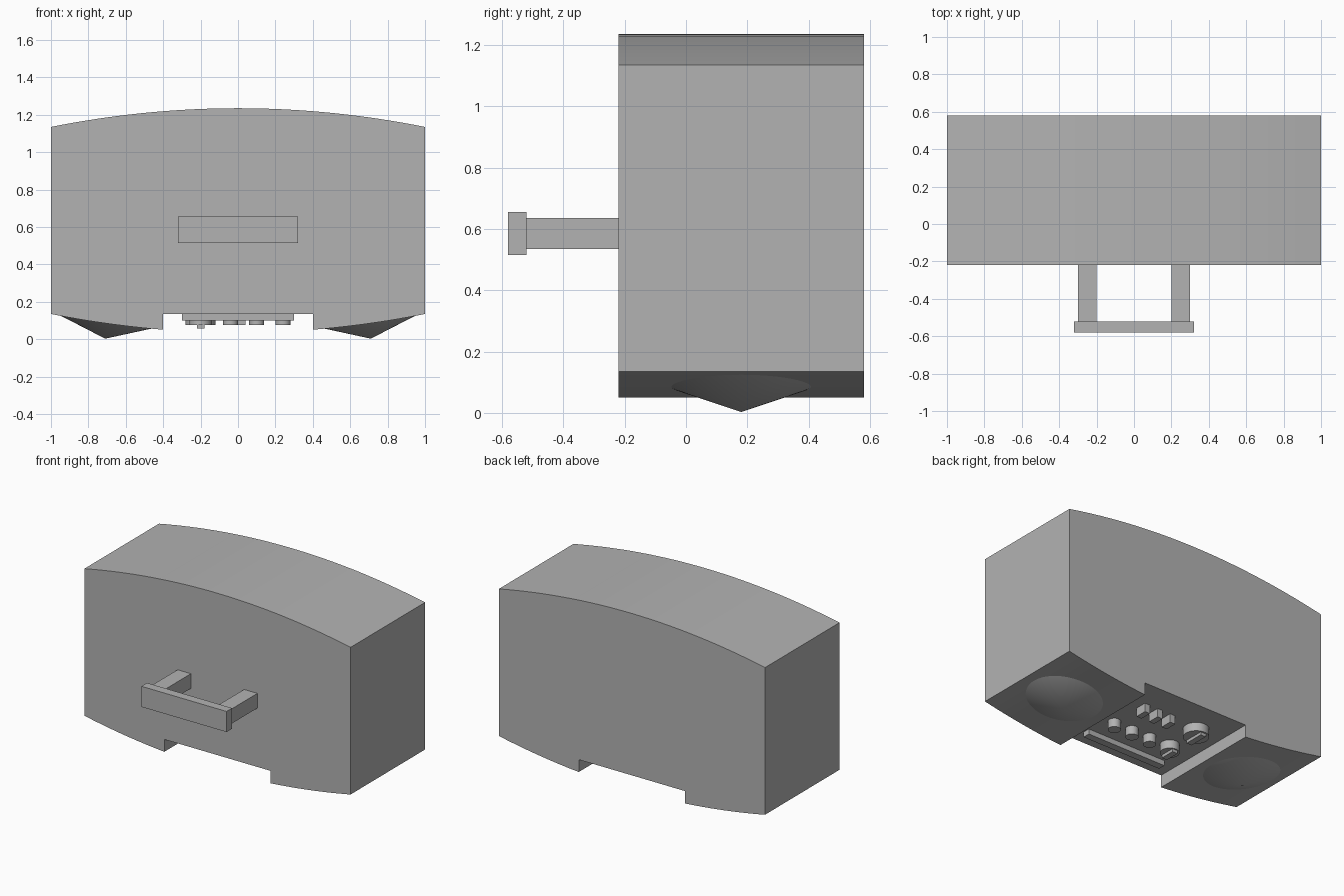
import bpy, bmesh, math
from mathutils import Matrix, Vector

cube = bpy.data.objects.get("Cube")
if cube:
    bpy.data.objects.remove(cube, do_unlink=True)

grey = bpy.data.materials.new("plain grey")
grey.use_nodes = True
COLOR = (0.45, 0.45, 0.45, 1)
grey.diffuse_color = COLOR
grey.node_tree.nodes["Principled BSDF"].inputs["Base Color"].default_value = COLOR

BACK, FRONT = 0.58, -0.22
CEILING = 0.135     # roof of the control recess
KNOB_FACE = 0.077


def finish(name, bm, smooth=False):
    bmesh.ops.recalc_face_normals(bm, faces=bm.faces)
    mesh = bpy.data.meshes.new(name)
    bm.to_mesh(mesh)
    bm.free()
    mesh.materials.append(grey)
    obj = bpy.data.objects.new(name, mesh)
    bpy.context.collection.objects.link(obj)
    if smooth:
        bpy.ops.object.select_all(action='DESELECT')
        obj.select_set(True)
        bpy.context.view_layer.objects.active = obj
        bpy.ops.object.shade_smooth_by_angle(angle=math.radians(25))
    return obj


def box(name, low, high):
    low, high = Vector(low), Vector(high)
    bm = bmesh.new()
    place = Matrix.Translation((low + high) / 2) @ Matrix.Diagonal((*(high - low), 1))
    bmesh.ops.create_cube(bm, size=1, matrix=place)
    return finish(name, bm)


def cone(name, r_low, r_high, depth, matrix, sides=48):
    bm = bmesh.new()
    bmesh.ops.create_cone(bm, cap_ends=True, segments=sides, radius1=r_low,
                          radius2=r_high, depth=depth, matrix=matrix)
    return finish(name, bm, True)


def bulge(x):
    return 0.1 * (1 - x * x)


# Cabinet: bowed top and bottom with a recess in the underside
STEPS = 32
profile = [(x, 1.135 + bulge(x)) for x in (-1 + 2 * i / STEPS for i in range(STEPS + 1))]
right_foot = [(x, CEILING - bulge(x)) for x in (1 - 0.6 * i / 12 for i in range(13))]
right_foot.append((0.4, CEILING))
profile += right_foot + [(-x, z) for x, z in reversed(right_foot)]
bm = bmesh.new()
face = bm.faces.new([bm.verts.new((x, FRONT, z)) for x, z in profile])
extruded = bmesh.ops.extrude_face_region(bm, geom=[face])["geom"]
moved = [v for v in extruded if isinstance(v, bmesh.types.BMVert)]
bmesh.ops.translate(bm, verts=moved, vec=(0, BACK - FRONT, 0))
finish("cabinet", bm, True)

# Handle: two posts and a grip
for side, label in ((1, "left"), (-1, "right")):
    xs = sorted((0.2 * side, 0.3 * side))
    box(label + "_handle_post", (xs[0], -0.52, 0.535), (xs[1], FRONT, 0.635))
    # Speaker cones, tilted to follow the bowed underside
    tip = Matrix.Translation((0.71 * side, 0.18, 0.003))
    tilt = Matrix.Rotation(math.radians(-7.5 * side), 4, 'Y')
    cone(label + "_speaker", 0, 0.27, 0.097, tip @ tilt @ Matrix.Translation((0, 0, 0.0485)), 64)
box("handle_grip", (-0.32, -0.58, 0.515), (0.32, -0.52, 0.655))

# Tuning strip
box("tuning_strip", (-0.3, -0.12, 0.1), (0.3, -0.07, CEILING))


def knob(name, x, y, radius):
    depth = CEILING - KNOB_FACE
    cone(name, radius, radius, depth, Matrix.Translation((x, y, KNOB_FACE + depth / 2)))


# Small knobs and switches
for i in range(3):
    knob(f"small_knob_{i + 1}", 0.24 - 0.14 * i, 0.1, 0.04)
    x = 0.22 - 0.1 * i
    box(f"switch_{i + 1}", (x - 0.02, 0.31, KNOB_FACE), (x + 0.02, 0.39, CEILING))

# Large dials with a raised pointer
for label, y, radius in (("front", 0.1, 0.06), ("back", 0.35, 0.08)):
    knob(label + "_dial", -0.2, y, radius)
    half = radius * 0.85
    box(label + "_dial_pointer", (-0.22, y - half, 0.057), (-0.18, y + half, KNOB_FACE))
